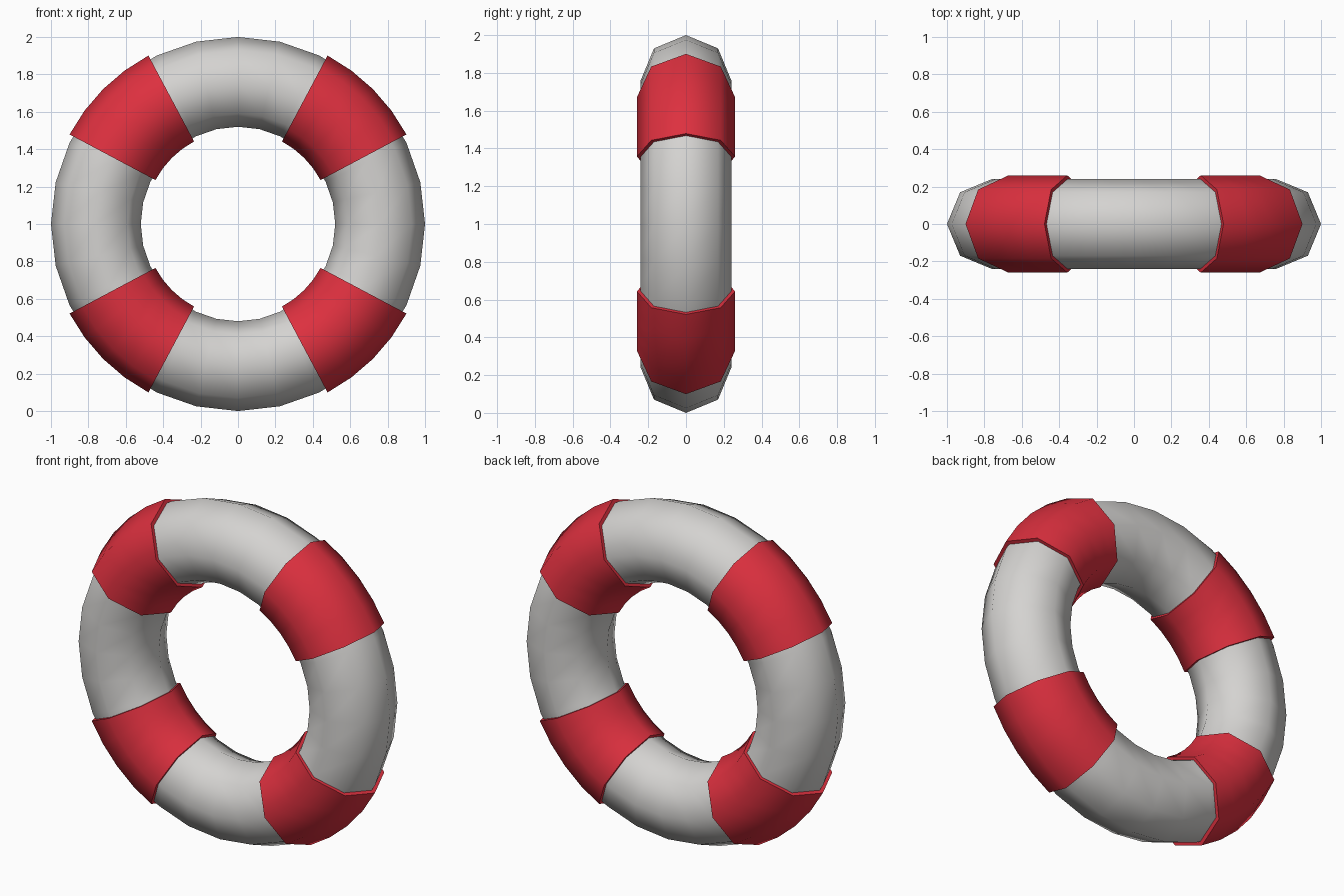
import bpy, bmesh, math

if "Cube" in bpy.data.objects:
    bpy.data.objects.remove(bpy.data.objects["Cube"])

R, CENTRE = 0.76, 1.0          # ring radius and height of its middle
SIDES = 8                      # octagonal tube section


def material(name, rgb):
    m = bpy.data.materials.new(name)
    m.diffuse_color = (*rgb, 1)
    m.use_nodes = True
    m.node_tree.nodes["Principled BSDF"].inputs["Base Color"].default_value = m.diffuse_color
    return m


white = material("off white", (0.66, 0.65, 0.635))
red = material("red", (0.73, 0.03, 0.05))


def section(bm, r, a):
    """One octagonal cross-section of the tube at angle a (radians)."""
    ring = []
    for i in range(SIDES):
        t = 2 * math.pi * i / SIDES
        d = R + r * math.cos(t)
        ring.append(bm.verts.new((d * math.cos(a), r * math.sin(t),
                                  CENTRE + d * math.sin(a))))
    return ring


def bridge(bm, a, b, smooth=True):
    for i in range(SIDES):
        j = (i + 1) % SIDES
        f = bm.faces.new((a[i], a[j], b[j], b[i]))
        f.smooth = smooth


def finish(bm, name, mat):
    bmesh.ops.recalc_face_normals(bm, faces=bm.faces)
    me = bpy.data.meshes.new(name)
    bm.to_mesh(me)
    bm.free()
    me.materials.append(mat)
    ob = bpy.data.objects.new(name, me)
    bpy.context.collection.objects.link(ob)


# White float ring
bm = bmesh.new()
N = 28
rings = [section(bm, 0.24, 2 * math.pi * k / N) for k in range(N)]
for k in range(N):
    bridge(bm, rings[k], rings[(k + 1) % N])
finish(bm, "float_ring", white)

# Four red bands wrapped round the ring, with thin closed ends
HALF, STEPS = math.radians(17), 4
for q in range(4):
    mid = math.radians(45 + 90 * q)
    angles = [mid - HALF + 2 * HALF * k / STEPS for k in range(STEPS + 1)]
    bm = bmesh.new()
    rings = [section(bm, 0.26, a) for a in angles]
    for a, b in zip(rings, rings[1:]):
        bridge(bm, a, b)
    for ring, a in ((rings[0], angles[0]), (rings[-1], angles[-1])):
        bridge(bm, ring, section(bm, 0.232, a), smooth=False)
    for e in bm.edges:
        if len(e.link_faces) == 2 and e.link_faces[0].smooth != e.link_faces[1].smooth:
            e.smooth = False
    finish(bm, f"red_band_{q + 1}", red)
